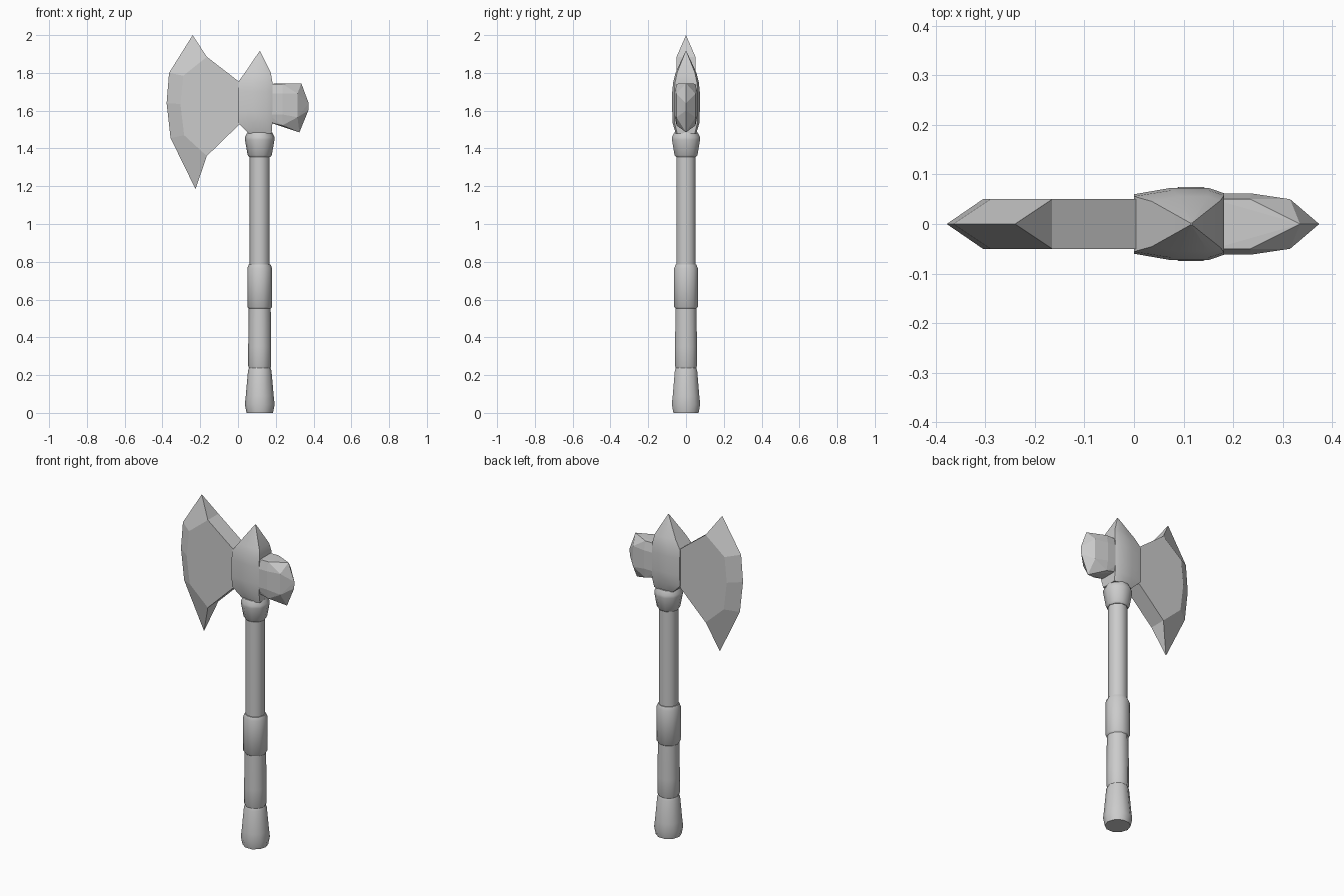
import bpy, bmesh, math

if "Cube" in bpy.data.objects:
    bpy.data.objects.remove(bpy.data.objects["Cube"])

CX = 0.115   # handle axis


def finish(name, bm, smooth=None):
    bmesh.ops.recalc_face_normals(bm, faces=bm.faces[:])
    me = bpy.data.meshes.new(name)
    bm.to_mesh(me)
    bm.free()
    ob = bpy.data.objects.new(name, me)
    bpy.context.collection.objects.link(ob)
    if smooth:
        bpy.ops.object.select_all(action='DESELECT')
        ob.select_set(True)
        bpy.context.view_layer.objects.active = ob
        bpy.ops.object.shade_smooth_by_angle(angle=math.radians(smooth))
    return ob


def loft(name, rings, smooth=None):
    bm = bmesh.new()
    vs = [[bm.verts.new(p) for p in r] for r in rings]
    for a, b in zip(vs, vs[1:]):
        n = len(a)
        for i in range(n):
            j = (i + 1) % n
            bm.faces.new((a[i], a[j], b[j], b[i]))
    bm.faces.new(vs[0])
    bm.faces.new(vs[-1])
    return finish(name, bm, smooth)


def lathe(name, profile, sides=10):
    rings = [[(CX + r * math.cos(2 * math.pi * i / sides),
               r * math.sin(2 * math.pi * i / sides), z) for i in range(sides)]
             for r, z in profile]
    return loft(name, rings, 40)


def hull(name, pts, smooth=None):
    bm = bmesh.new()
    for p in pts:
        bm.verts.new(p)
    out = bmesh.ops.convex_hull(bm, input=bm.verts[:])
    junk = {g for g in out['geom_interior'] + out['geom_unused']
            if isinstance(g, bmesh.types.BMVert)}
    bmesh.ops.delete(bm, geom=list(junk), context='VERTS')
    return finish(name, bm, smooth)


# Handle: pommel, shaft sections, grip ring and collar
lathe("pommel", [(0.070, 0), (0.079, 0.045), (0.074, 0.09), (0.062, 0.225), (0.056, 0.24)])
lathe("lower_shaft", [(0.052, 0.225), (0.061, 0.248), (0.061, 0.35), (0.058, 0.56)])
lathe("grip_ring", [(0.058, 0.552), (0.066, 0.562), (0.066, 0.765), (0.058, 0.785)])
lathe("upper_shaft", [(0.053, 0.77), (0.053, 1.38)])
lathe("collar", [(0.056, 1.355), (0.064, 1.365), (0.078, 1.445), (0.078, 1.46), (0.066, 1.485)])

# Head socket with top spike
plan = [(0, 0.06), (0.075, 0.073), (0.15, 0.073), (0.182, 0.062)]


def head_ring(z, x0, x1, k):
    side = [(x0 + (x1 - x0) * x / 0.182, y * k) for x, y in plan]
    return [(x, y, z) for x, y in side] + [(x, -y, z) for x, y in reversed(side)]


loft("head_socket", [
    head_ring(1.48, 0.055, 0.178, 0.75),
    head_ring(1.535, 0, 0.182, 0.97),
    head_ring(1.60, 0, 0.182, 1.0),
    head_ring(1.70, 0, 0.182, 1.0),
    head_ring(1.75, 0, 0.182, 0.93),
    head_ring(1.80, 0.036, 0.174, 0.76),
    head_ring(1.915, 0.114, 0.117, 0.03)], 35)

# Hammer poll at the back of the head
poll = [(0.335, 0, 1.745), (0.374, 0, 1.64), (0.372, 0, 1.60), (0.325, 0, 1.485)]
for s in (-1, 1):
    for x in (0.16, 0.235):
        poll += [(x, s * 0.05, 1.742), (x, s * 0.062, 1.69), (x, s * 0.062, 1.58)]
    poll += [(0.16, s * 0.05, 1.54), (0.235, s * 0.05, 1.522),
             (0.315, s * 0.05, 1.69), (0.315, s * 0.05, 1.565)]
hull("hammer_poll", poll)

# Axe blade: flat cheeks bevelled to a sharp edge at y = 0
cheek = [(0.01, 1.53), (0.01, 1.75), (-0.165, 1.885), (-0.29, 1.785),
         (-0.305, 1.635), (-0.285, 1.47), (-0.165, 1.36)]
edge = [(-0.24, 2.0), (-0.365, 1.80), (-0.378, 1.64), (-0.357, 1.455), (-0.225, 1.185)]
bm = bmesh.new()
E = [bm.verts.new((x, 0, z)) for x, z in edge]
L, R = [[bm.verts.new((x, y, z)) for x, z in cheek] for y in (-0.05, 0.05)]
for P in (L, R):
    bm.faces.new(P)
    for i in range(4):
        bm.faces.new((P[i + 2], P[i + 3], E[i + 1], E[i]))
for a, b in ((0, 1), (1, 2), (6, 0)):
    bm.faces.new((L[a], L[b], R[b], R[a]))
bm.faces.new((L[2], R[2], E[0]))
bm.faces.new((L[6], R[6], E[4]))
finish("axe_blade", bm)
